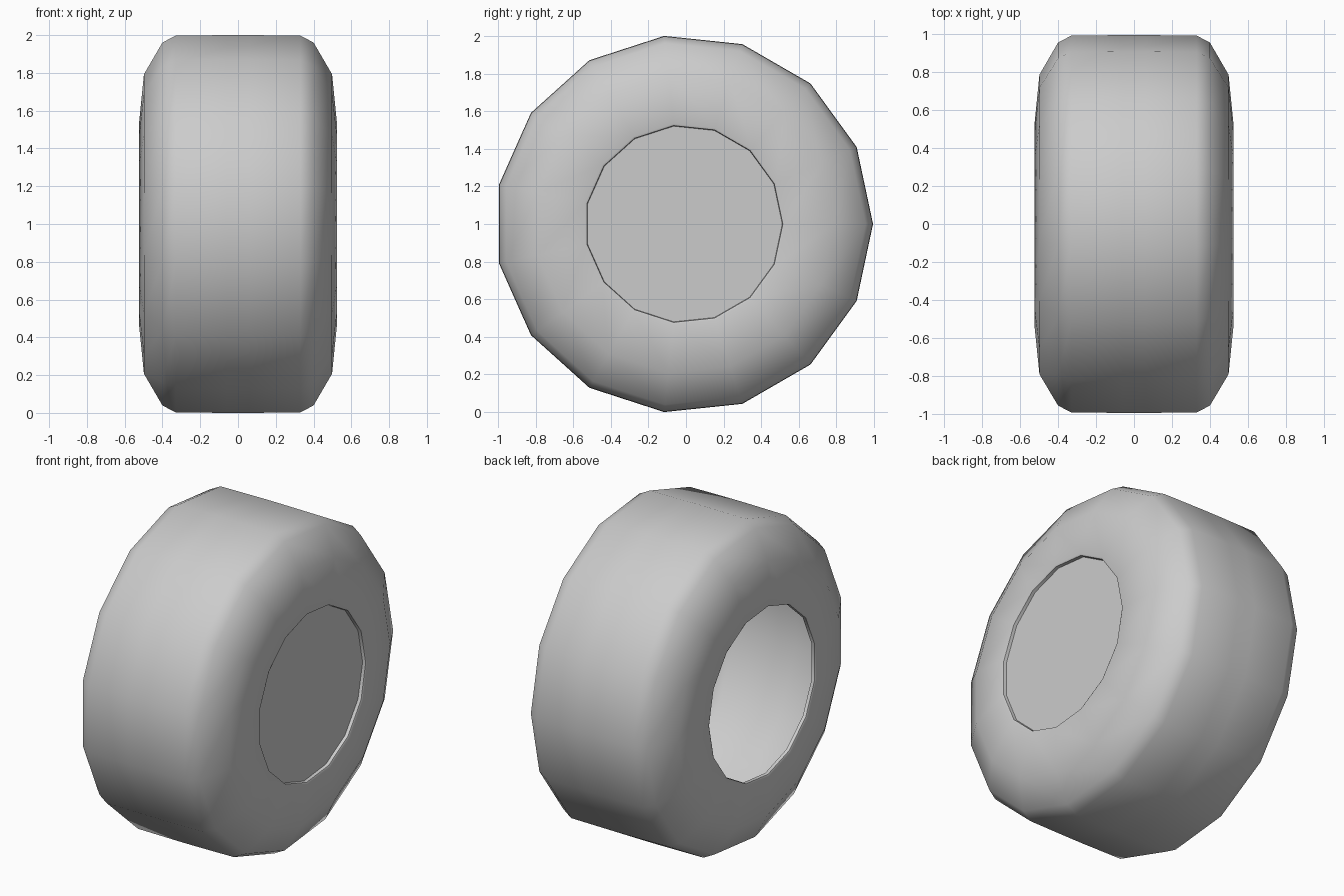
import bpy, bmesh, math

if "Cube" in bpy.data.objects:
    bpy.data.objects.remove(bpy.data.objects["Cube"])

SIDES = 15
CY, CZ = -0.011, 1.0
# half of the shell profile (x, radius), from tread centre to inner lip
HALF = [(0.06, 1.0055), (0.33, 1.003), (0.40, 0.966), (0.498, 0.797),
        (0.524, 0.536), (0.519, 0.526), (0.50, 0.523)]


def ring(bm, x, r):
    return [bm.verts.new((x, CY + r * math.cos(2 * math.pi * i / SIDES),
                          CZ + r * math.sin(2 * math.pi * i / SIDES))) for i in range(SIDES)]


def finish(bm, name, angle):
    mesh = bpy.data.meshes.new(name)
    bm.to_mesh(mesh)
    bm.free()
    obj = bpy.data.objects.new(name, mesh)
    bpy.context.collection.objects.link(obj)
    bpy.ops.object.select_all(action='DESELECT')
    obj.select_set(True)
    bpy.context.view_layer.objects.active = obj
    bpy.ops.object.shade_smooth_by_angle(angle=math.radians(angle))
    return obj


# Tyre: hollow shell, mirrored profile turned around the x axis
bm = bmesh.new()
profile = [(-x, r) for x, r in reversed(HALF)] + HALF
rings = [ring(bm, x, r) for x, r in profile]
for a, b in zip(rings, rings[1:]):
    for i in range(SIDES):
        j = (i + 1) % SIDES
        bm.faces.new((a[i], b[i], b[j], a[j])[::-1])
finish(bm, "tyre", 40)

# Hub disc: closes the hole just inside the right-hand rim
bm = bmesh.new()
bm.faces.new(ring(bm, 0.50, 0.523))
finish(bm, "hub_disc", 30)
